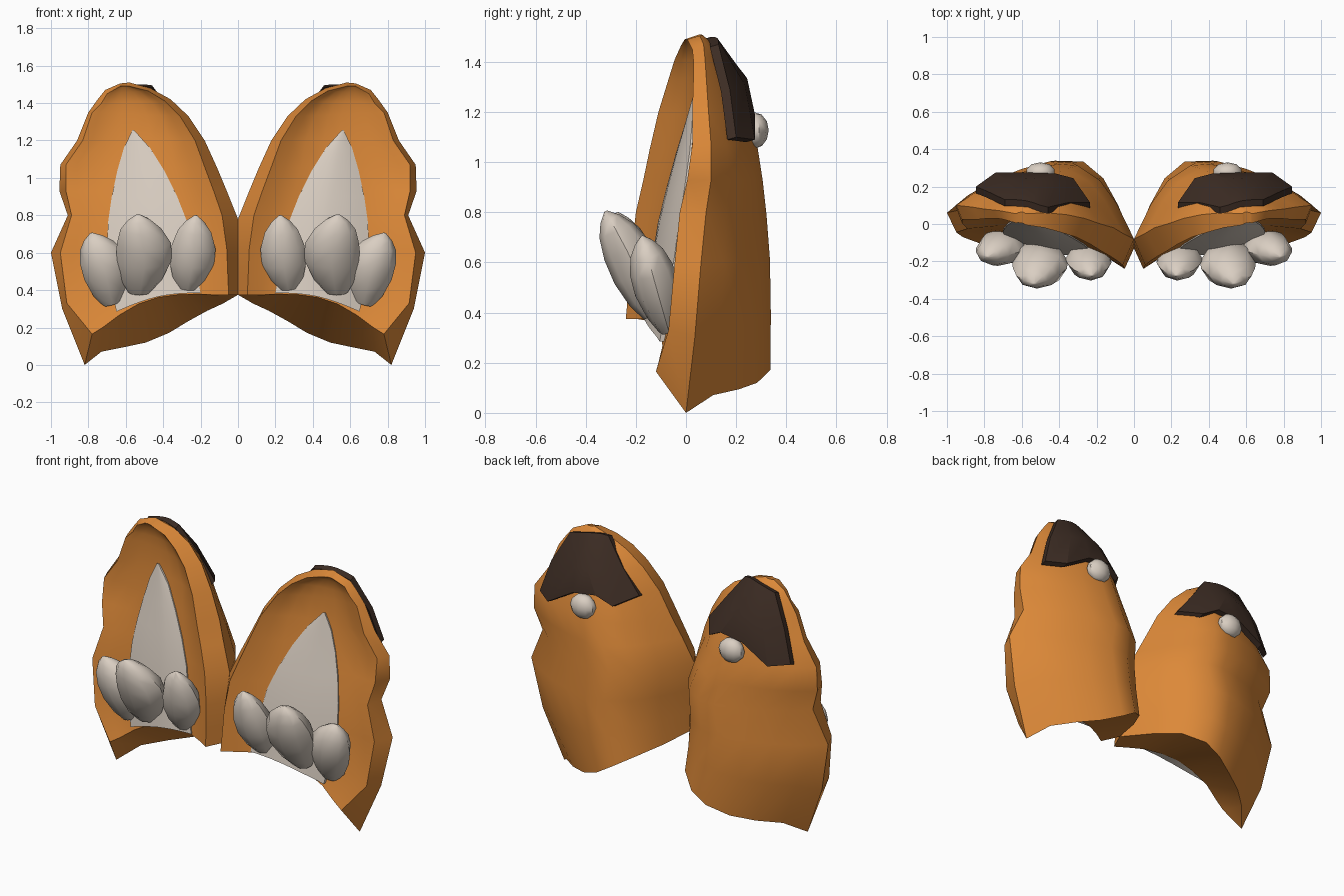
import bpy, bmesh, math
from mathutils import Vector

if "Cube" in bpy.data.objects:
    bpy.data.objects.remove(bpy.data.objects["Cube"])


def material(name, rgb):
    m = bpy.data.materials.new(name)
    m.diffuse_color = (*rgb, 1)
    m.use_nodes = True
    m.node_tree.nodes["Principled BSDF"].inputs["Base Color"].default_value = m.diffuse_color
    return m


ORANGE = material("orange_fur", (0.72, 0.25, 0.04))
DARK = material("dark_brown", (0.045, 0.025, 0.017))
PALE = material("pale_fur", (0.70, 0.62, 0.54))


def finish(name, bm, mat, angle=35):
    """Turn a bmesh into a shaded object mirrored to the other side."""
    bmesh.ops.remove_doubles(bm, verts=bm.verts, dist=0.0005)
    bmesh.ops.recalc_face_normals(bm, faces=bm.faces)
    me = bpy.data.meshes.new(name)
    bm.to_mesh(me)
    bm.free()
    ob = bpy.data.objects.new(name, me)
    bpy.context.collection.objects.link(ob)
    me.materials.append(mat)
    bpy.ops.object.select_all(action='DESELECT')
    ob.select_set(True)
    bpy.context.view_layer.objects.active = ob
    bpy.ops.object.shade_smooth_by_angle(angle=math.radians(angle))
    mir = ob.modifiers.new("both_sides", 'MIRROR')
    mir.use_mirror_merge = False
    return ob


def loft(bm, rows, closed):
    """Skin a list of equally long point rows and return their verts."""
    vs = [[bm.verts.new(p) for p in r] for r in rows]
    n = len(vs[0])
    for a, b in zip(vs, vs[1:]):
        for i in range(n if closed else n - 1):
            j = (i + 1) % n
            bm.faces.new((a[i], a[j], b[j], b[i]))
    return vs


# Ear rows: back-inner, back-outer, front-inner, front-outer corner, back bulge
ROWS = [
    ((0, -.13, .375), (.82, 0, 0), (.05, -.24, .375), (.78, -.12, .165), .425),
    ((0, -.115, .49), (.94, .035, .3), (.055, -.23, .49), (.915, -.07, .33), .402),
    ((0, -.10, .62), (1.0, .06, .6), (.06, -.22, .62), (.95, -.045, .6), .378),
    ((0, -.08, .78), (.91, .08, .8), (.085, -.2, .8), (.89, -.025, .8), .343),
    ((.06, -.05, .93), (.955, .1, .93), (.13, -.17, .93), (.92, .005, .93), .30),
    ((.11, -.02, 1.05), (.95, .1, 1.07), (.175, -.145, 1.05), (.92, .025, 1.07), .262),
    ((.178, 0, 1.2), (.86, .09, 1.2), (.23, -.11, 1.2), (.83, .025, 1.2), .21),
    ((.265, .03, 1.33), (.80, .08, 1.35), (.31, -.07, 1.33), (.78, .03, 1.35), .14),
    ((.36, .05, 1.42), (.75, .075, 1.42), (.39, -.045, 1.41), (.73, .03, 1.40), .085),
    ((.47, .06, 1.48), (.71, .07, 1.47), (.48, -.02, 1.465), (.70, .025, 1.45), .04),
    ((.58, .055, 1.51), (.63, .055, 1.505), (.58, -.005, 1.49), (.63, .005, 1.49), .01),
]
BACK = [(.1, .50, -.01), (.2, .82, -.01), (.33, .99, -.02), (.45, .96, -.035),
        (.6, .79, -.03), (.75, .57, 0), (.89, .29, .03)]
FRONT = [(.1, .035, .02), (.22, .06, .05), (.38, .07, .08), (.52, .07, .095),
         (.66, .06, .09), (.8, .05, .06), (.92, .02, .02)]


def ear_shell():
    bm = bmesh.new()
    rings = []
    for k, (bi, bo, fi, fo, bulge) in enumerate(ROWS):
        bi, bo, fi, fo = map(Vector, (bi, bo, fi, fo))
        low = (1, .4)[k] if k < 2 else 0          # curved bottom hem
        sharp = 1.3 if k > 4 else 1               # narrower bulge near the tip
        hollow = min(1, (fo.x - fi.x) / .6)
        back = [bi] + [bi.lerp(bo, t) + Vector((0, s ** (sharp if t < .3 else 1) * bulge, d * low))
                       for t, s, d in BACK] + [bo]
        front = [fi] + [fi.lerp(fo, t) + Vector((0, s * hollow, d * low))
                        for t, s, d in FRONT] + [fo]
        rings.append(back + front[::-1])
    vs = loft(bm, rings, True)
    n = len(vs[0])
    for ring in (vs[0], vs[-1]):                  # underside and tip
        for i in range(n // 2 - 1):
            bm.faces.new((ring[i], ring[i + 1], ring[n - 2 - i], ring[n - 1 - i]))
    finish("ear_shell", bm, ORANGE)


def face_y(x, z):
    """Depth of the hollow front face of the ear."""
    for a, b in zip(ROWS, ROWS[1:]):
        if z <= b[2][2]:
            break
    f = max(0, min(1, (z - a[2][2]) / (b[2][2] - a[2][2])))
    fi, fo = Vector(a[2]).lerp(Vector(b[2]), f), Vector(a[3]).lerp(Vector(b[3]), f)
    t = max(0, min(1, (x - fi.x) / (fo.x - fi.x)))
    hollow = min(1, (fo.x - fi.x) / .6)
    pts = [(0, 0)] + [(p[0], p[1]) for p in FRONT] + [(1, 0)]
    for (t0, s0), (t1, s1) in zip(pts, pts[1:]):
        if t <= t1:
            break
    s = s0 + (s1 - s0) * (t - t0) / (t1 - t0)
    return fi.y + (fo.y - fi.y) * t + s * hollow


def inner_ear():
    # left x, left z, right x, right z from hem to tip
    spans = [(.2, .385, .65, .285), (.215, .47, .685, .45), (.24, .6, .70, .62),
             (.27, .76, .695, .76), (.325, .9, .675, .9), (.395, 1.04, .645, 1.04),
             (.47, 1.16, .61, 1.16), (.555, 1.255, .565, 1.255)]
    bm = bmesh.new()
    rows, cols = [], 10
    for xl, zl, xr, zr in spans:
        row = []
        for i in range(cols + 1):
            u = i / cols
            x = xl + (xr - xl) * u
            z = zl + (zr - zl) * u + .03 * math.sin(math.pi * u) * (zl - zr > .05)
            puff = .008 + (.045 * (xr - xl) / .45) * math.sin(math.pi * u)
            row.append((x, face_y(x, z) - puff, z))
        # tuck the borders into the ear
        row.insert(0, (xl, row[0][1] + .05, zl))
        row.append((xr, row[-1][1] + .05, zr))
        rows.append(row)
    vs = loft(bm, rows, False)
    hem = [bm.verts.new((v.co.x, v.co.y + .08, v.co.z)) for v in vs[0]]
    for i in range(cols + 2):
        bm.faces.new((vs[0][i], vs[0][i + 1], hem[i + 1], hem[i]))
    finish("inner_ear", bm, PALE)


def tuft(name, base, mid, tip, rx, ry):
    """Pointed bud of fur leaning out of the ear along a bent path."""
    base, mid, tip = Vector(base), Vector(mid), Vector(tip)
    axis = (tip - base).normalized()
    side = (Vector((1, 0, 0)) - axis * axis.x).normalized()
    depth = axis.cross(side)
    bm = bmesh.new()
    rings = []
    for h, r in [(0, .42), (.15, .75), (.38, 1), (.6, .98), (.8, .74), (.92, .42), (1, .06)]:
        c = base.lerp(mid, h * 2) if h < .5 else mid.lerp(tip, h * 2 - 1)
        rings.append([c + side * (rx * r * math.cos(a)) + depth * (ry * r * math.sin(a))
                      for a in (math.tau * i / 8 for i in range(8))])
    vs = loft(bm, rings, True)
    bm.faces.new(vs[0])
    bm.faces.new(vs[-1])
    finish(name, bm, PALE, 50)


def back_patch():
    rows = [
        [(.46, .09, 1.495), (.50, .1, 1.5), (.54, .115, 1.5), (.58, .125, 1.495),
         (.63, .13, 1.485), (.69, .13, 1.47)],
        [(.35, .115, 1.35), (.42, .205, 1.34), (.5, .24, 1.34), (.58, .245, 1.33),
         (.68, .235, 1.31), (.785, .175, 1.29)],
        [(.235, .115, 1.2), (.325, .245, 1.16), (.42, .27, 1.21), (.57, .275, 1.19),
         (.74, .275, 1.09), (.845, .2, 1.1)],
    ]
    bm = bmesh.new()
    outer = loft(bm, rows, False)
    inner = loft(bm, [[(x, y - .035, z - .01) for x, y, z in r] for r in rows], False)

    def border(g):
        return g[0] + [r[-1] for r in g[1:-1]] + g[-1][::-1] + [r[0] for r in g[-2:0:-1]]
    a, b = border(outer), border(inner)
    for i in range(len(a)):
        j = (i + 1) % len(a)
        bm.faces.new((a[i], a[j], b[j], b[i]))
    finish("back_patch", bm, DARK, 25)


def back_spot():
    bm = bmesh.new()
    bmesh.ops.create_uvsphere(bm, u_segments=10, v_segments=6, radius=1)
    for v in bm.verts:
        v.co = Vector((.5 + .08 * v.co.x, .275 + .055 * v.co.y, 1.127 + .072 * v.co.z))
    finish("back_spot", bm, PALE, 40)


ear_shell()
inner_ear()
tuft("inner_tuft", (.27, -.14, .41), (.24, -.195, .59), (.225, -.275, .80), .12, .085)
tuft("middle_tuft", (.525, -.13, .39), (.495, -.215, .61), (.535, -.32, .805), .148, .1)
tuft("outer_tuft", (.67, -.07, .33), (.712, -.13, .54), (.785, -.175, .705), .125, .09)
back_patch()
back_spot()
